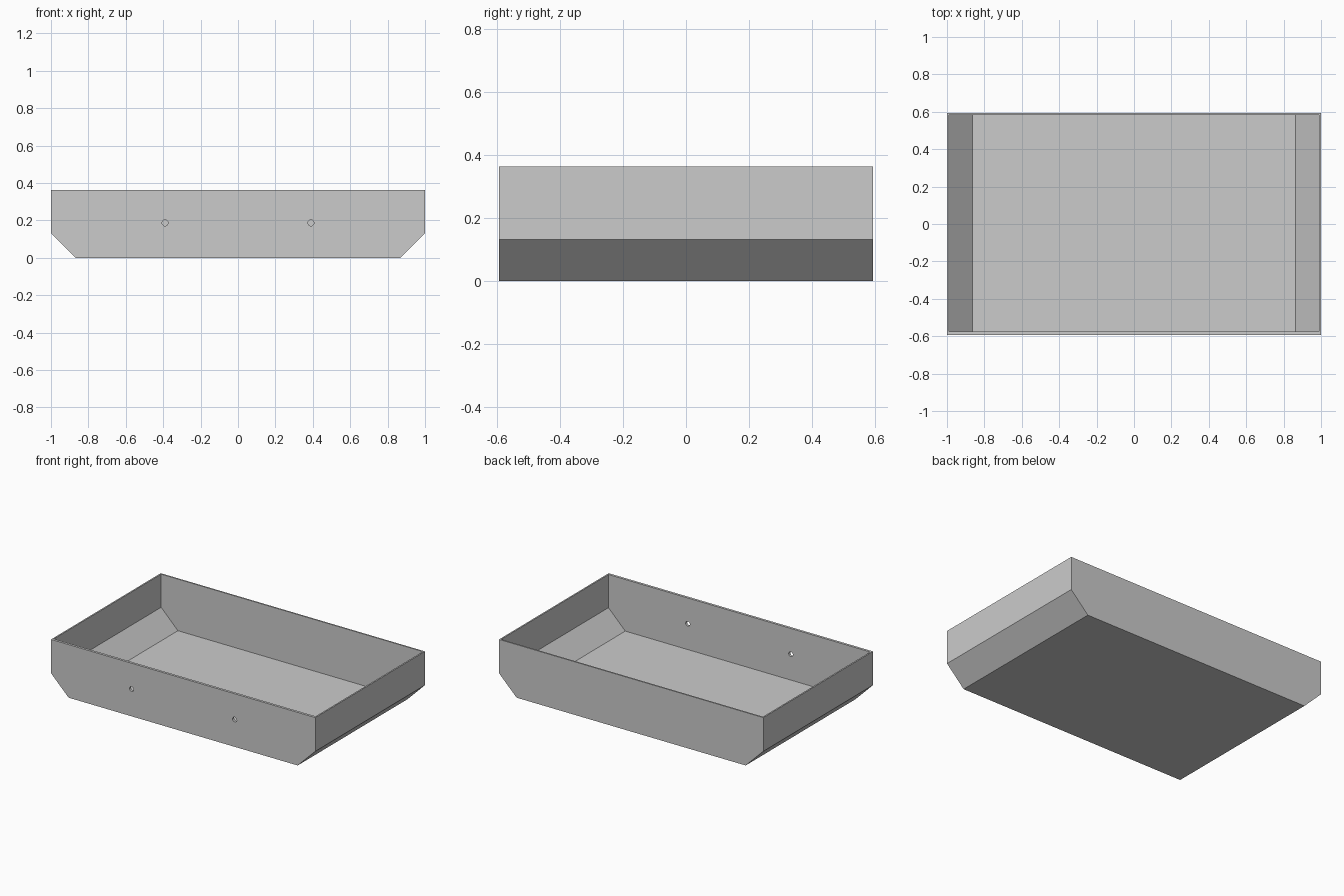
import bpy, bmesh, math
from mathutils import Matrix

if "Cube" in bpy.data.objects:
    bpy.data.objects.remove(bpy.data.objects["Cube"])

HALF_X, HALF_Y, HEIGHT = 1.0, 0.593, 0.363
BOTTOM_X, BEND_Z = 0.867, 0.132      # sloped ends: bottom edge and bend height
WALL, FRONT_WALL = 0.01, 0.017
HOLE_X, HOLE_Z, HOLE_R = 0.39, 0.187, 0.016

grey = bpy.data.materials.new("plain grey")
grey.diffuse_color = (0.6, 0.6, 0.6, 1)
grey.use_nodes = True
grey.node_tree.nodes["Principled BSDF"].inputs["Base Color"].default_value = grey.diffuse_color


def make_object(name, bm):
    bmesh.ops.recalc_face_normals(bm, faces=bm.faces)
    mesh = bpy.data.meshes.new(name)
    bm.to_mesh(mesh)
    bm.free()
    mesh.materials.append(grey)
    obj = bpy.data.objects.new(name, mesh)
    bpy.context.collection.objects.link(obj)
    return obj


def extrude_profile(name, half_profile, y0, y1):
    """Mirror a half outline in x and extrude it along y."""
    outline = half_profile + [(-x, z) for x, z in reversed(half_profile)]
    bm = bmesh.new()
    face = bm.faces.new([bm.verts.new((x, y0, z)) for x, z in outline])
    ext = bmesh.ops.extrude_face_region(bm, geom=[face])["geom"]
    verts = [v for v in ext if isinstance(v, bmesh.types.BMVert)]
    bmesh.ops.translate(bm, verts=verts, vec=(0, y1 - y0, 0))
    return make_object(name, bm)


def cut(target, cutter):
    mod = target.modifiers.new(cutter.name, 'BOOLEAN')
    mod.operation = 'DIFFERENCE'
    mod.solver = 'EXACT'
    mod.object = cutter
    cutter.hide_render = True
    cutter.hide_viewport = True


# Outer body with sloped lower ends
tray = extrude_profile("tray", [(BOTTOM_X, 0), (HALF_X, BEND_Z), (HALF_X, HEIGHT)],
                       -HALF_Y, HALF_Y)

# Hollow interior, leaving an even sheet thickness on floor, slopes and ends
shift = WALL * (math.sqrt(2) - 1)
cavity = extrude_profile("cavity_cutter",
                         [(BOTTOM_X - shift, WALL), (HALF_X - WALL, BEND_Z + shift),
                          (HALF_X - WALL, HEIGHT + 0.1)],
                         -HALF_Y + FRONT_WALL, HALF_Y - WALL)
cut(tray, cavity)

# Two round holes through the front wall
bm = bmesh.new()
for side in (-1, 1):
    place = (Matrix.Translation((side * HOLE_X, -HALF_Y, HOLE_Z))
             @ Matrix.Rotation(math.pi / 2, 4, 'X'))
    bmesh.ops.create_cone(bm, cap_ends=True, segments=24, radius1=HOLE_R,
                          radius2=HOLE_R, depth=0.1, matrix=place)
cut(tray, make_object("hole_cutter", bm))
